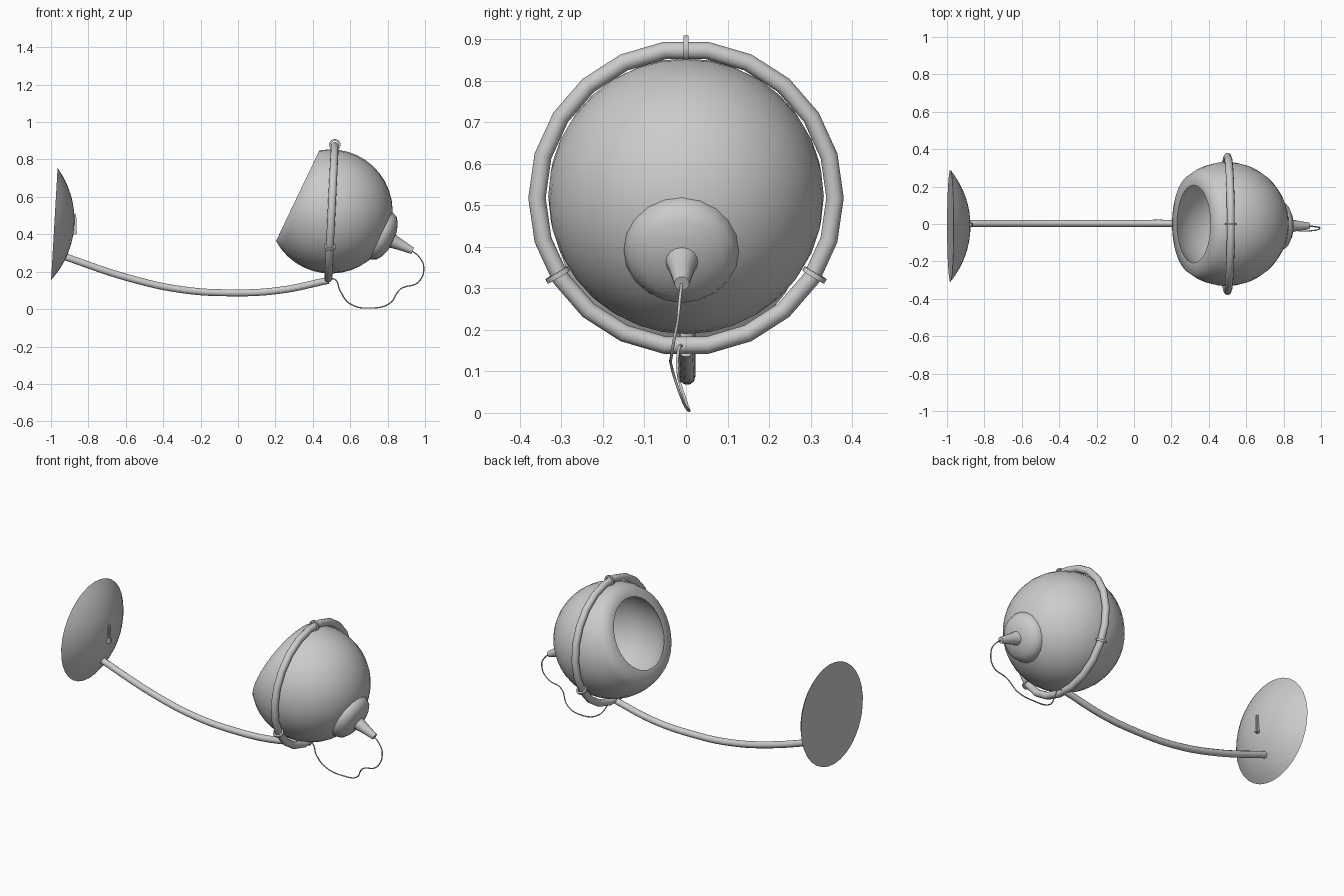
import bpy, bmesh, math
from mathutils import Vector, Matrix

if "Cube" in bpy.data.objects:
    bpy.data.objects.remove(bpy.data.objects["Cube"], do_unlink=True)

grey = bpy.data.materials.new("plain grey")
grey.use_nodes = True
grey.diffuse_color = (0.6, 0.6, 0.6, 1)
grey.node_tree.nodes["Principled BSDF"].inputs["Base Color"].default_value = (0.6, 0.6, 0.6, 1)


def finish(obj, angle=40):
    """Give the part its material and smooth shading."""
    obj.data.materials.append(grey)
    bpy.ops.object.select_all(action="DESELECT")
    obj.select_set(True)
    bpy.context.view_layer.objects.active = obj
    bpy.ops.object.shade_smooth_by_angle(angle=math.radians(angle))
    return obj


def add_mesh(name, bm, matrix, angle):
    bmesh.ops.recalc_face_normals(bm, faces=bm.faces)
    bm.transform(matrix)
    mesh = bpy.data.meshes.new(name)
    bm.to_mesh(mesh)
    bm.free()
    obj = bpy.data.objects.new(name, mesh)
    bpy.context.collection.objects.link(obj)
    return finish(obj, angle)


def facing(place, axis):
    """Matrix that moves to a place and turns local z along the axis."""
    return Matrix.Translation(place) @ Vector(axis).to_track_quat("Z", "Y").to_matrix().to_4x4()


def lathe(name, profile, place, axis, sides=32, angle=40):
    """Spin (radius, height) points around the axis."""
    bm = bmesh.new()
    points = [bm.verts.new((r, 0, h)) for r, h in profile]
    edges = [bm.edges.new(pair) for pair in zip(points, points[1:])]
    bmesh.ops.spin(bm, geom=points + edges, axis=(0, 0, 1), cent=(0, 0, 0),
                   angle=math.tau, steps=sides, use_duplicate=False)
    bmesh.ops.remove_doubles(bm, verts=bm.verts, dist=0.0005)
    return add_mesh(name, bm, facing(place, axis), angle)


def torus(name, major, minor, place, axis, sides, tube_sides):
    bpy.ops.mesh.primitive_torus_add(major_radius=major, minor_radius=minor,
                                     major_segments=sides, minor_segments=tube_sides)
    obj = bpy.context.object
    obj.name = name
    obj.data.transform(facing(place, axis))
    return finish(obj, 60)


def tube(name, path, radius, steps, resolution):
    """Round tube along a smooth path, turned into a mesh."""
    curve = bpy.data.curves.new(name, "CURVE")
    curve.dimensions = "3D"
    curve.bevel_depth = radius
    curve.bevel_resolution = resolution
    curve.resolution_u = steps
    curve.use_fill_caps = True
    spline = curve.splines.new("BEZIER")
    spline.bezier_points.add(len(path) - 1)
    for point, co in zip(spline.bezier_points, path):
        point.co = co
        point.handle_left_type = point.handle_right_type = "AUTO"
    obj = bpy.data.objects.new(name, curve)
    bpy.context.collection.objects.link(obj)
    bpy.ops.object.select_all(action="DESELECT")
    obj.select_set(True)
    bpy.context.view_layer.objects.active = obj
    bpy.ops.object.convert(target="MESH")
    return finish(bpy.context.object, 60)


def arc(radius, start, end, steps):
    """Profile points on a circle, angles measured from the axis."""
    angles = [start + (end - start) * i / steps for i in range(steps + 1)]
    return [(radius * math.sin(a), radius * math.cos(a)) for a in angles]


# Globe shade with a thick flat rim around its opening
centre = Vector((0.495, 0, 0.522))
aim = Vector((-0.902, 0, 0.432))
outer, inner, rim = 0.332, 0.285, 0.195
shell = arc(outer, math.pi, math.acos(rim / outer), 14)
lining = arc(inner, math.acos(rim / inner), math.pi, 14)
lathe("globe_shade", shell + lining, centre, aim, angle=60)

# Socket cap and cord sleeve at the back of the globe
back = centre + Vector((0, -0.01, 0))
lathe("socket_cap", [(0, 0.27), (0.13, 0.27), (0.14, 0.3), (0.125, 0.333), (0.1, 0.35),
                     (0.06, 0.365), (0, 0.372)], back, -aim, 20, 50)
lathe("cord_sleeve", [(0, 0.35), (0.045, 0.35), (0.036, 0.375), (0.028, 0.42),
                      (0.018, 0.487), (0, 0.487)], back, -aim, 16)

# Holding ring around the globe, with three small clips
ring_centre = Vector((0.5, 0, 0.518))
ring_axis = Vector((0.9988, 0, -0.049))
up = Vector((0.049, 0, 0.9988))
side = Vector((0, 1, 0))
torus("holding_ring", 0.359, 0.021, ring_centre, ring_axis, 22, 12)
for number, degrees in enumerate((90, 211, 329)):
    a = math.radians(degrees)
    spoke = side * math.cos(a) + up * math.sin(a)
    tangent = up * math.cos(a) - side * math.sin(a)
    lathe(f"ring_clip_{number + 1}", [(0.021, -0.006), (0.031, -0.006), (0.031, 0.006),
                                      (0.021, 0.006), (0.021, -0.006)],
          ring_centre + spoke * 0.361, tangent, 16)

# Curved arm from the wall plate to the ring
tube("arm", [(-0.94, 0.003, 0.285), (-0.58, 0.003, 0.165), (-0.3, 0.003, 0.104),
             (-0.04, 0.003, 0.087), (0.22, 0.003, 0.1), (0.485, 0, 0.154)], 0.0195, 6, 3)

# Domed wall plate with a flat back
plate_centre = Vector((-0.982, -0.01, 0.455))
plate_axis = Vector((0.998, 0, -0.058))
radius, height = 0.3, 0.107
bow = (radius ** 2 + height ** 2) / (2 * height)
dome = [(r, h - bow + height) for r, h in arc(bow, 0, math.asin(radius / bow), 8)]
lathe("wall_plate", dome + [(0, 0)], plate_centre, plate_axis, 32, 30)

# Slim switch on the plate
bm = bmesh.new()
bmesh.ops.create_cube(bm, size=1)
bmesh.ops.scale(bm, verts=bm.verts, vec=(0.035, 0.024, 0.11))
for v in bm.verts:
    if v.co.z > 0:
        v.co.y *= 0.75
        v.co.x -= 0.004
bmesh.ops.bevel(bm, geom=bm.edges[:], offset=0.004, segments=2, affect="EDGES")
add_mesh("switch", bm, Matrix.Translation((-0.879, -0.003, 0.455)), 40)

# Thin hanging cord from the sleeve back to the arm
tube("cord", [(0.925, -0.01, 0.315), (0.965, -0.014, 0.283), (0.993, -0.02, 0.225),
              (0.965, -0.034, 0.145), (0.87, -0.034, 0.108), (0.81, -0.008, 0.03),
              (0.72, 0.007, 0.006), (0.6, 0.0, 0.028), (0.545, -0.02, 0.1),
              (0.52, -0.016, 0.158), (0.49, -0.008, 0.162)], 0.0035, 8, 1)
